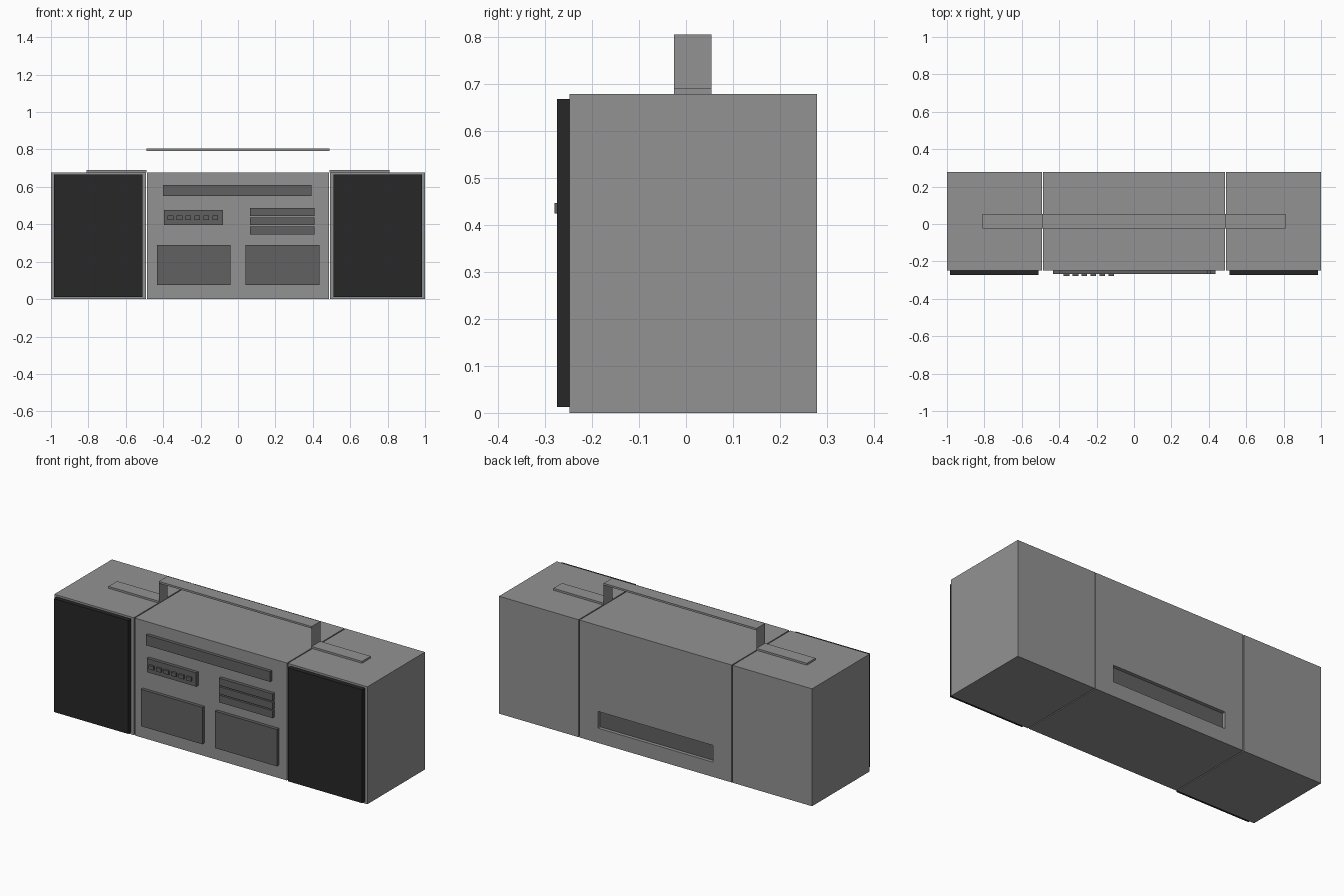
import bpy, bmesh

if "Cube" in bpy.data.objects:
    bpy.data.objects.remove(bpy.data.objects["Cube"])


def material(name, v):
    m = bpy.data.materials.new(name)
    m.diffuse_color = (v, v, v, 1)
    m.use_nodes = True
    m.node_tree.nodes["Principled BSDF"].inputs["Base Color"].default_value = m.diffuse_color
    return m


body_grey = material("body_grey", 0.29)
panel_grey = material("panel_grey", 0.12)
grille_black = material("grille_black", 0.02)


def box(name, x, y, z, mat=body_grey):
    """Box from (min, max) ranges on each axis."""
    bm = bmesh.new()
    bmesh.ops.create_cube(bm, size=1)
    for v in bm.verts:
        v.co = [r[0] + (c + 0.5) * (r[1] - r[0]) for c, r in zip(v.co, (x, y, z))]
    me = bpy.data.meshes.new(name)
    bm.to_mesh(me)
    bm.free()
    me.materials.append(mat)
    ob = bpy.data.objects.new(name, me)
    bpy.context.collection.objects.link(ob)
    return ob


def sheet(name, x, y, z):
    """Single upright quad facing along x."""
    me = bpy.data.meshes.new(name)
    me.from_pydata([(x, y[0], z[0]), (x, y[1], z[0]), (x, y[1], z[1]), (x, y[0], z[1])],
                   [], [(0, 1, 2, 3)])
    me.materials.append(body_grey)
    ob = bpy.data.objects.new(name, me)
    bpy.context.collection.objects.link(ob)


FRONT, BACK, TOP = -0.248, 0.278, 0.678
PANEL = (-0.267, FRONT)
HANDLE_Y = (-0.025, 0.054)

# Centre body with a compartment recess in the back
body = box("centre_body", (-0.486, 0.486), (FRONT, BACK), (0, TOP))
cutter = box("recess_cutter", (-0.368, 0.368), (BACK - 0.022, BACK + 0.1), (0.085, 0.182))
cutter.hide_render = True
cutter.hide_set(True)
cut = body.modifiers.new("recess", 'BOOLEAN')
cut.operation = 'DIFFERENCE'
cut.solver = 'EXACT'
cut.object = cutter
box("recess_cover", (-0.368, 0.368), (BACK - 0.03, BACK - 0.02), (0.085, 0.182), panel_grey)

# Speakers, grilles, handle arms and posts on both sides
for side, s in (("left", -1), ("right", 1)):
    def span(a, b):
        return tuple(sorted((s * a, s * b)))
    box(side + "_speaker", span(0.492, 1.0), (FRONT, BACK), (0, TOP))
    box(side + "_grille", span(0.51, 0.985), (-0.274, FRONT), (0.012, 0.667), grille_black)
    box(side + "_handle_arm", span(0.488, 0.81), HANDLE_Y, (TOP, 0.689))
    sheet(side + "_handle_post", s * 0.488, HANDLE_Y, (TOP, 0.804))

# Handle grip
box("handle_grip", (-0.488, 0.488), HANDLE_Y, (0.793, 0.804))

# Front panel: tuner window, switch plate, slider rows, cassette doors
box("tuner_window", (-0.402, 0.392), PANEL, (0.551, 0.61), panel_grey)
box("switch_plate", (-0.396, -0.08), PANEL, (0.397, 0.477), panel_grey)
for i in range(3):
    z = 0.346 + 0.049 * i
    box(f"slider_row_{i + 1}", (0.065, 0.408), PANEL, (z, z + 0.042), panel_grey)
box("left_cassette_door", (-0.434, -0.041), PANEL, (0.075, 0.288), panel_grey)
box("right_cassette_door", (0.039, 0.435), PANEL, (0.075, 0.288), panel_grey)

# Push buttons
for i in range(6):
    x = -0.376 + 0.048 * i
    box(f"button_{i + 1}", (x, x + 0.03), (-0.279, PANEL[0]), (0.424, 0.446), panel_grey)
